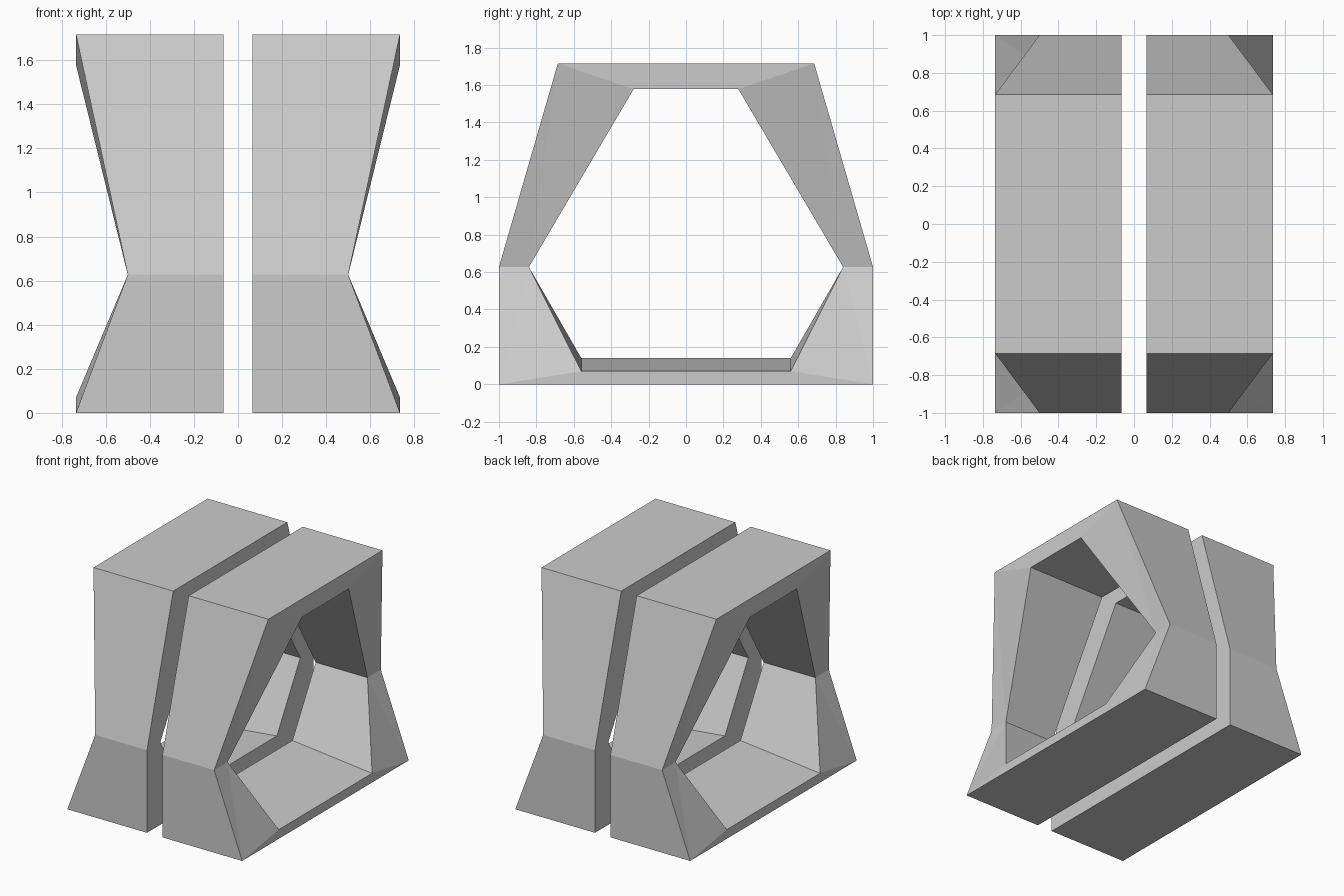
import bpy, bmesh

if "Cube" in bpy.data.objects:
    bpy.data.objects.remove(bpy.data.objects["Cube"])

GAP, WIDE, WAIST = 0.065, 0.735, 0.5

# Hexagonal profiles (y, z), starting at the lower left
outer = [(-1, 0), (1, 0), (1, 0.627), (0.685, 1.716), (-0.685, 1.716), (-1, 0.627)]
inner = [(-0.56, 0.14), (0.56, 0.14), (0.84, 0.627), (0.28, 1.578), (-0.28, 1.578), (-0.84, 0.627)]
# The opening's floor slopes down toward the outside
inner_flared = [(y, 0.07 if z == 0.14 else z) for y, z in inner]
flare = [WAIST if z == 0.627 else WIDE for y, z in outer]


def ring(bm, profile, xs):
    return [bm.verts.new((x, y, z)) for x, (y, z) in zip(xs, profile)]


# One half of the hexagonal frame, pinched at the waist
bm = bmesh.new()
flat = [GAP] * 6
oi, ii = ring(bm, outer, flat), ring(bm, inner, flat)
oo, io = ring(bm, outer, flare), ring(bm, inner_flared, flare)
for i in range(6):
    j = (i + 1) % 6
    bm.faces.new((oi[i], oi[j], oo[j], oo[i]))
    bm.faces.new((ii[i], io[i], io[j], ii[j]))
    bm.faces.new((oi[i], ii[i], ii[j], oi[j]))
    # Flared end is folded from the wide corner to the inner waist
    if i in (2, 5):
        tris = ((oo[i], oo[j], io[i]), (oo[j], io[j], io[i]))
    else:
        tris = ((oo[i], oo[j], io[j]), (oo[i], io[j], io[i]))
    for t in tris:
        bm.faces.new(t)
bmesh.ops.recalc_face_normals(bm, faces=bm.faces)
mesh = bpy.data.meshes.new("hexagonal_frame")
bm.to_mesh(mesh)
bm.free()

# Mirrored into the matching pair
frame = bpy.data.objects.new("hexagonal_frame", mesh)
bpy.context.collection.objects.link(frame)
mirror = frame.modifiers.new("Mirror", 'MIRROR')
mirror.use_axis = (True, False, False)
mirror.use_mirror_merge = False
